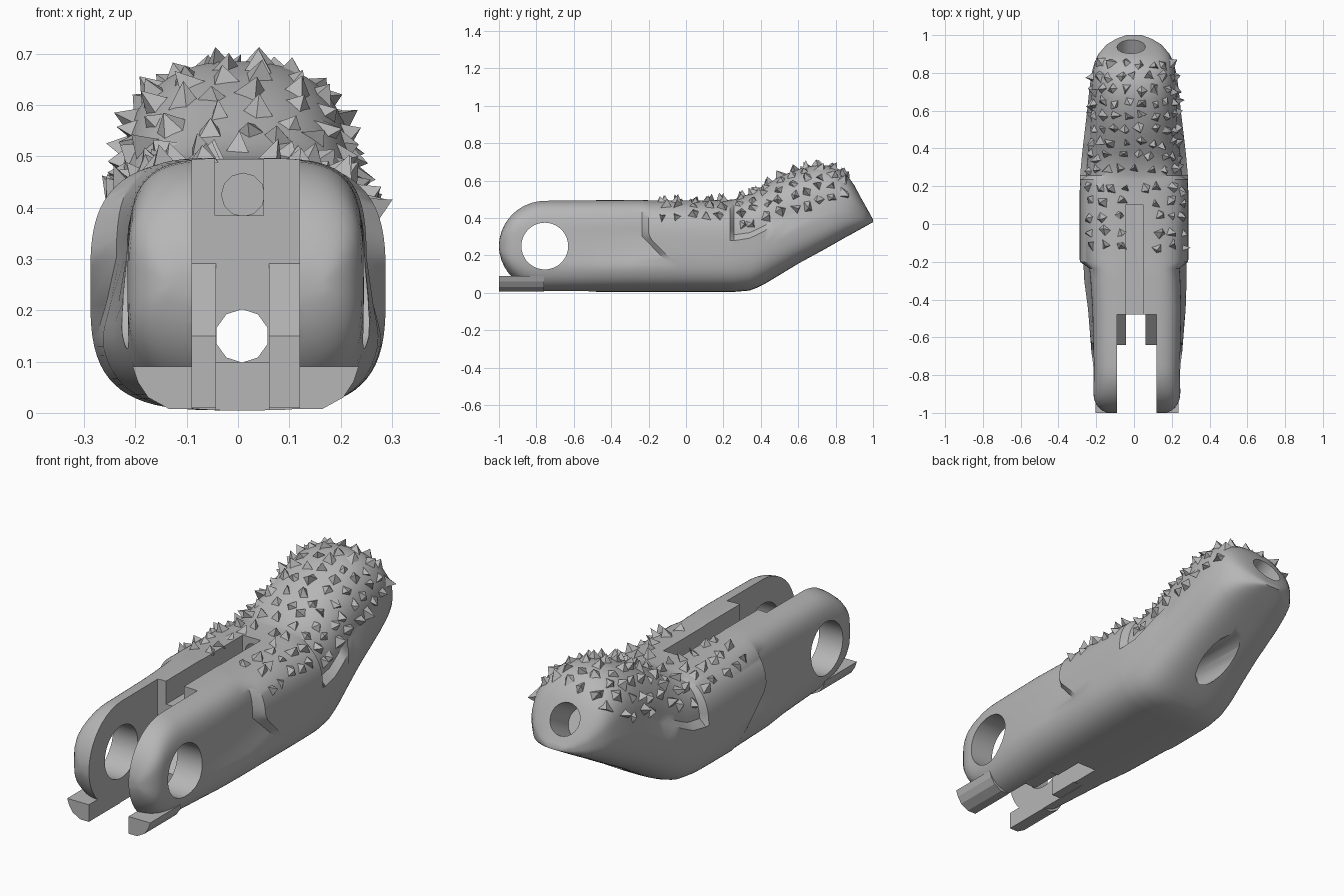
import bpy, bmesh, math, random
from mathutils import Vector, Matrix

random.seed(4)
if "Cube" in bpy.data.objects:
    bpy.data.objects.remove(bpy.data.objects["Cube"], do_unlink=True)

grey = bpy.data.materials.new("plain grey")
grey.use_nodes = True
grey.diffuse_color = (0.47, 0.47, 0.47, 1)
grey.node_tree.nodes["Principled BSDF"].inputs["Base Color"].default_value = (0.47, 0.47, 0.47, 1)


def make(name, bm):
    bmesh.ops.recalc_face_normals(bm, faces=bm.faces)
    mesh = bpy.data.meshes.new(name)
    bm.to_mesh(mesh)
    bm.free()
    mesh.materials.append(grey)
    ob = bpy.data.objects.new(name, mesh)
    bpy.context.collection.objects.link(ob)
    return ob


def box(name, x0, x1, y0, y1, z0, z1):
    bm = bmesh.new()
    size = Matrix.Diagonal((x1 - x0, y1 - y0, z1 - z0, 1))
    mid = Matrix.Translation(((x0 + x1) / 2, (y0 + y1) / 2, (z0 + z1) / 2))
    bmesh.ops.create_cube(bm, size=1, matrix=mid @ size)
    return make(name, bm)


def rod(name, a, b, r, sides=32):
    a, b = Vector(a), Vector(b)
    turn = (b - a).to_track_quat("Z", "Y").to_matrix().to_4x4()
    bm = bmesh.new()
    bmesh.ops.create_cone(bm, cap_ends=True, segments=sides, radius1=r, radius2=r,
                          depth=(b - a).length, matrix=Matrix.Translation((a + b) / 2) @ turn)
    return make(name, bm)


def loft(name, loops):
    """Closed skin through loops of points, capped at both ends."""
    bm = bmesh.new()
    rings = [[bm.verts.new(p) for p in loop] for loop in loops]
    for a, b in zip(rings, rings[1:]):
        for i in range(len(a)):
            j = (i + 1) % len(a)
            bm.faces.new((a[i], a[j], b[j], b[i]))
    bm.faces.new(rings[0])
    bm.faces.new(rings[-1])
    return make(name, bm)


def clamp(t):
    return min(1, max(0, t))


# Body stations: y, half width, bottom z, top z, roundness of the upper half
STATIONS = [
    (-0.75, 0.23, 0.005, 0.495, 4), (-0.23, 0.24, 0.005, 0.497, 4),
    (-0.2, 0.288, 0.005, 0.495, 3.2), (0.2, 0.288, 0.005, 0.495, 3),
    (0.26, 0.285, 0.005, 0.5, 2.8), (0.34, 0.278, 0.012, 0.53, 2.5),
    (0.4, 0.272, 0.035, 0.565, 2.4), (0.5, 0.26, 0.095, 0.62, 2.4),
    (0.6, 0.248, 0.155, 0.662, 2.4), (0.7, 0.238, 0.21, 0.685, 2.4),
    (0.78, 0.228, 0.255, 0.678, 2.4), (0.85, 0.212, 0.295, 0.645, 2.4),
    (0.9, 0.188, 0.322, 0.575, 2.5), (0.95, 0.145, 0.35, 0.485, 2.6),
    (0.98, 0.095, 0.367, 0.428, 2.6), (1, 0.04, 0.378, 0.392, 2.6)]


def station(y):
    if y <= STATIONS[0][0]:
        return STATIONS[0][1:]
    for p, q in zip(STATIONS, STATIONS[1:]):
        if y <= q[0]:
            t = (y - p[0]) / (q[0] - p[0])
            return [u + (v - u) * t for u, v in zip(p[1:], q[1:])]
    return STATIONS[-1][1:]


def pad_edge(y):
    return 0.3 + (y - 0.28) * 0.3


def surface(y, angle):
    """Point on the outer skin for a station and an angle round it."""
    hw, zb, zt, n = station(y)
    mid, half = (zb + zt) / 2, (zt - zb) / 2
    if y < -0.75:
        half *= math.sqrt(max(0, 1 - ((y + 0.75) / 0.25) ** 2))
    if y < -0.9:
        hw -= 0.09 * (1 - math.sqrt(max(0, 1 - ((-0.9 - y) / 0.1) ** 2)))
    c, s = math.cos(angle), math.sin(angle)
    n = n if s > 0 else 3.4
    x = hw * math.copysign(abs(c) ** (2 / n), c)
    z = mid + half * math.copysign(abs(s) ** (2 / n), s)
    # Lower flank of the fork flares out toward the collar
    if -0.88 < y < -0.21:
        x *= 1 + 0.19 * (y + 0.88) / 0.67 * clamp((0.27 - z) / 0.13)
    # The grip pad sits inside the shell edge
    if y > 0.25 and z > pad_edge(y):
        x *= 1 - 0.11 * clamp((0.9 - y) / 0.4)
    # The collar starts along a slanted line
    shift = min(0.2, max(0, 0.3 - z)) if -0.26 < y < -0.19 else 0
    centre = 0.015 * clamp((-0.2 - y) / 0.2)
    return Vector((x + centre, y + shift, z))


# Main body as one loft
ys = [-0.75 - 0.249 * math.cos(math.radians(a)) for a in range(0, 91, 9)]
ys += [-0.6, -0.45, -0.3, -0.235, -0.2, 0.05, 0.15, 0.235, 0.256, 0.3]
ys += [0.34 + 0.04 * i for i in range(14)] + [0.9, 0.925, 0.95, 0.965, 0.98, 0.992, 1]
SIDES = 72
body = loft("finger_body", [[surface(y, math.tau * (i + 0.5) / SIDES) for i in range(SIDES)] for y in ys])

# Fork slot, pin hole, cord channels and tip socket
cutters = [
    box("slot_cutter", -0.09, 0.12, -1.2, -0.48, -0.5, 1),
    box("under_slot_cutter", -0.043, 0.06, -0.6, -0.33, -0.5, 0.098),
    rod("pin_cutter", (-1, -0.755, 0.25), (1, -0.755, 0.25), 0.125, 40),
    box("groove_cutter", -0.045, 0.05, -0.6, 0.1, 0.385, 1),
    rod("upper_cord_cutter", (0.01, -0.1, 0.425), (0.01, 0.65, 0.425), 0.042, 12),
    rod("lower_cord_cutter", (0.008, -0.6, 0.15), (0.008, 0.9, 0.15), 0.052, 10),
    rod("cord_exit_cutter", (0.008, 0.38, 0.16), (0.008, 0.9, 0.16), 0.075, 16),
    rod("tip_socket_cutter", (-0.015, 0.8, 0.43), (-0.015, 1.1, 0.59), 0.075, 24)]
bpy.context.view_layer.objects.active = body
for cutter in cutters:
    cutter.hide_render = True
    mod = body.modifiers.new(cutter.name, "BOOLEAN")
    mod.operation, mod.solver, mod.object = "DIFFERENCE", "EXACT", cutter
    bpy.ops.object.modifier_apply(modifier=mod.name)
for cutter in cutters:
    bpy.data.objects.remove(cutter, do_unlink=True)
bpy.ops.object.select_all(action="DESELECT")
body.select_set(True)
bpy.ops.object.shade_smooth_by_angle(angle=math.radians(32))

TAB = [(0, 0.008), (0.045, 0.008), (0.085, 0.03), (0.105, 0.06), (0.115, 0.09), (0, 0.09)]
SHELF = [(-0.64, 0.01), (-0.64, 0.15), (-0.47, 0.3), (-0.47, 0.01)]
for side, sign, inner, s0, s1 in (("right", -1, -0.09, -0.1, -0.043), ("left", 1, 0.12, 0.06, 0.13)):
    # Stop tabs continue the flat underside to the fork ends
    loft(side + "_stop_tab", [[(inner + sign * x, y, z) for x, z in TAB] for y in (-1, -0.76)])
    # Sloped shelves at the root of the slot
    loft(side + "_slot_shelf", [[(x, y, z) for y, z in SHELF] for x in (s0, s1)])


# Grip studs: irregular little pyramids standing on the skin
def stud(bm, y, angle):
    p = surface(y, angle)
    along = surface(y + 0.01, angle) - surface(y - 0.01, angle)
    around = surface(y, angle + 0.02) - surface(y, angle - 0.02)
    normal = around.cross(along).normalized()
    if normal.dot(p - Vector((0, y, 0.3))) < 0:
        normal.negate()
    u = along.normalized()
    v = normal.cross(u)
    spin, count = random.uniform(0, math.tau), random.choice((3, 4, 4))
    base = []
    for k in range(count):
        a = spin + math.tau * k / count + random.uniform(-0.3, 0.3)
        r = random.uniform(0.026, 0.042)
        base.append(bm.verts.new(p - normal * 0.008 + r * (u * math.cos(a) + v * math.sin(a))))
    lean = u * random.uniform(-0.02, 0.02) + v * random.uniform(-0.02, 0.02)
    top = bm.verts.new(p + normal * random.uniform(0.02, 0.042) + lean)
    for k in range(count):
        bm.faces.new((base[k], base[(k + 1) % count], top))
    bm.faces.new(base)


def stud_patch(name, y0, y1, rows, spacing, floor):
    bm = bmesh.new()
    for row in range(rows):
        y = y0 + (y1 - y0) * row / (rows - 1)
        last = None
        for i in range(400):
            angle = math.pi * (i + 0.5) / 400
            p = surface(y, angle)
            if p.z < floor(y) or (abs(p.x) < 0.08 and y < 0.13):
                continue
            if last is None or (p - last).length > spacing:
                last = p
                stud(bm, y + random.uniform(-0.014, 0.014), angle + random.uniform(-0.05, 0.05))
    make(name, bm)


stud_patch("collar_studs", -0.12, 0.19, 5, 0.078, lambda y: 0.41)
stud_patch("tip_studs", 0.29, 0.85, 9, 0.073, lambda y: pad_edge(y) + 0.06)
